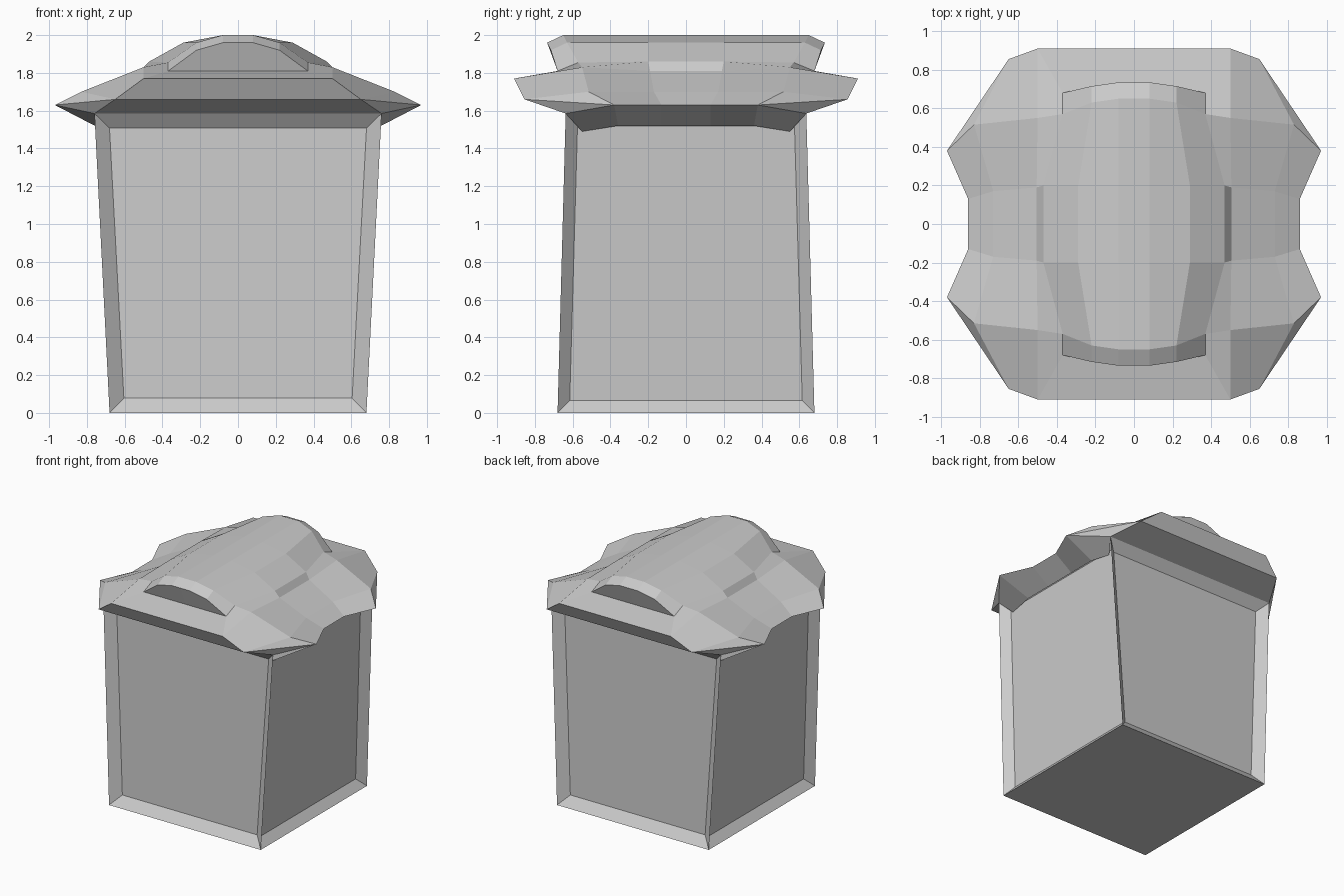
import bpy, bmesh

if "Cube" in bpy.data.objects:
    bpy.data.objects.remove(bpy.data.objects["Cube"])


def finish(bm, name):
    bmesh.ops.recalc_face_normals(bm, faces=bm.faces)
    me = bpy.data.meshes.new(name)
    bm.to_mesh(me)
    bm.free()
    ob = bpy.data.objects.new(name, me)
    bpy.context.collection.objects.link(ob)
    return ob


# Tapered bin body with recessed side panels
bm = bmesh.new()
bmesh.ops.create_cube(bm, size=2)
for v in bm.verts:
    top = v.co.z > 0
    v.co.x *= 0.76 if top else 0.68
    v.co.y *= 0.637 if top else 0.68
    v.co.z = 1.585 if top else 0
bm.normal_update()
for axis, thick in ((1, 0.11), (0, 0.09)):
    walls = [f for f in bm.faces if abs(f.normal[axis]) > 0.9]
    bmesh.ops.inset_individual(bm, faces=walls, thickness=thick, depth=-0.06)
finish(bm, "bin_body")

# Lid: one quarter described by cross-sections from the crown to the underside
mid = [(0, .2, 2), (.08, .2, 2), (.29, .2, 1.96), (.47, .2, 1.86),
       (.505, .19, 1.81), (.73, .17, 1.70), (.86, .13, 1.63), (.71, .13, 1.52)]
centre = [(x, 0, z) for x, y, z in mid]
end = [(0, .65, 2), (.08, .65, 2), (.22, .63, 1.96), (.37, .57, 1.855),
       (.5, .55, 1.83), (.83, .515, 1.70), (.97, .38, 1.63), (.71, .36, 1.52)]
lip = [(0, .735, 1.96), (.08, .735, 1.96), (.22, .715, 1.92), (.37, .68, 1.81)]


def strip(a, b):
    return [[a[i], a[i + 1], b[i + 1], b[i]] for i in range(min(len(a), len(b)) - 1)]


rim_top, rim_low = (.5, .91, 1.77), (.65, .855, 1.66)
rim_top_c, rim_low_c = (0, .91, 1.77), (0, .855, 1.66)
corner, corner_c = (.76, .637, 1.585), (0, .637, 1.585)
panel, slot_c = (.70, .55, 1.49), (0, .68, 1.81)

faces = strip(centre, mid) + strip(mid, end) + strip(end, lip)
faces += [
    lip + [slot_c],                                # crown end
    [slot_c, lip[3], rim_top, rim_top_c],          # front slope
    [lip[3], end[3], end[4], rim_top],
    [end[4], end[5], rim_low, rim_top],            # corner slope
    [end[5], end[6], rim_low],
    [rim_top_c, rim_top, rim_low, rim_low_c],      # rim edge
    [rim_low_c, rim_low, corner, corner_c],        # underside
    [rim_low, end[6], corner],
    [end[6], end[7], panel, corner],
]

bm = bmesh.new()
for sx in (1, -1):
    for sy in (1, -1):
        for f in faces:
            bm.faces.new([bm.verts.new((x * sx, y * sy, z)) for x, y, z in f])
bmesh.ops.remove_doubles(bm, verts=bm.verts, dist=0.0005)
finish(bm, "lid")
